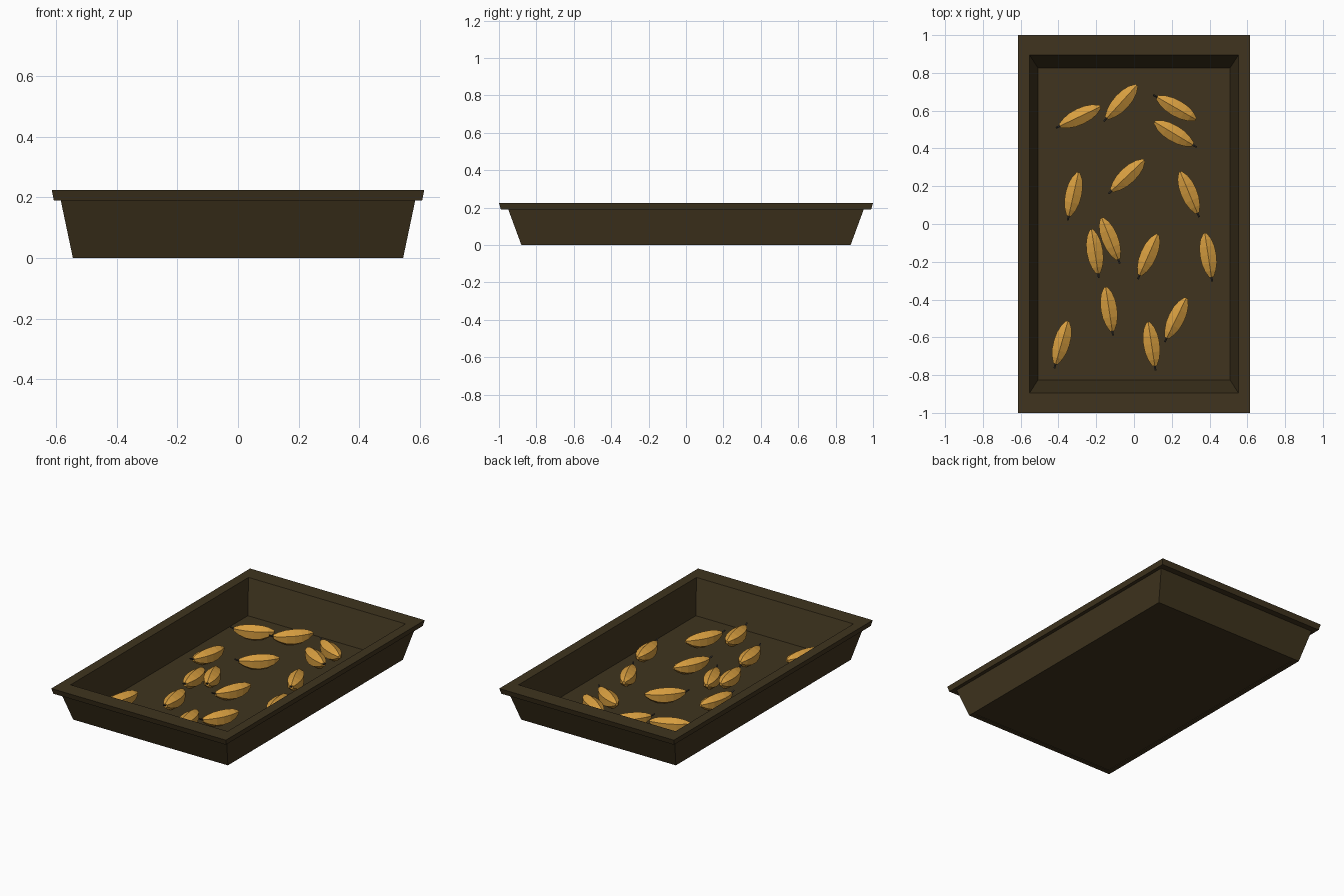
import bpy, bmesh, math

if "Cube" in bpy.data.objects:
    bpy.data.objects.remove(bpy.data.objects["Cube"])


def material(name, color):
    m = bpy.data.materials.new(name)
    m.diffuse_color = (*color, 1)
    m.use_nodes = True
    m.node_tree.nodes["Principled BSDF"].inputs["Base Color"].default_value = m.diffuse_color
    return m


BROWN = material("dark_brown", (0.05, 0.034, 0.013))
GOLD = material("golden", (0.68, 0.34, 0.05))
STEM = material("stem_grey", (0.045, 0.04, 0.035))


def loft(bm, rings, mat=0):
    """Skin a list of closed rings and cap both ends."""
    loops = [[bm.verts.new(p) for p in r] for r in rings]
    faces = [bm.faces.new(loops[0][::-1]), bm.faces.new(loops[-1])]
    n = len(loops[0])
    for a, b in zip(loops, loops[1:]):
        for i in range(n):
            j = (i + 1) % n
            faces.append(bm.faces.new((a[i], a[j], b[j], b[i])))
    for f in faces:
        f.material_index = mat


def finish(bm, name, mats):
    bmesh.ops.recalc_face_normals(bm, faces=bm.faces)
    me = bpy.data.meshes.new(name)
    bm.to_mesh(me)
    bm.free()
    for m in mats:
        me.materials.append(m)
    return me


def place(me, name):
    ob = bpy.data.objects.new(name, me)
    bpy.context.collection.objects.link(ob)
    return ob


# Tray: rectangular profile from recessed underside, up outside, over rim, to inner floor
profile = [(0.515, 0.85, 0.004), (0.515, 0.85, 0), (0.545, 0.88, 0),
           (0.585, 0.95, 0.19), (0.608, 0.99, 0.19), (0.615, 1.0, 0.225),
           (0.553, 0.895, 0.225), (0.508, 0.825, 0.02)]
bm = bmesh.new()
loft(bm, [[(-x, -y, z), (x, -y, z), (x, y, z), (-x, y, z)] for x, y, z in profile])
place(finish(bm, "tray", [BROWN]), "tray")

# Pod: six-sided tapered body with gently raised ends, stem towards -x
bm = bmesh.new()


def ring(x, r, n, z):
    return [(x, r * math.sin(i * math.tau / n), z + r * math.cos(i * math.tau / n))
            for i in range(n)]


body = [(-0.118, 0.014, 0.013), (-0.085, 0.033, 0.007), (-0.045, 0.046, 0.002), (0, 0.05, 0),
        (0.045, 0.046, 0.002), (0.085, 0.033, 0.007), (0.118, 0.010, 0.013)]
loft(bm, [ring(x, r, 6, z) for x, r, z in body])
loft(bm, [ring(-0.112, 0.006, 5, 0.013), ring(-0.142, 0.005, 5, 0.027)], 1)
pod_mesh = finish(bm, "pod", [GOLD, STEM])

# Pods scattered on the tray floor: stem end, then other end
ends = [(-.39, .52, -.18, .62), (-.145, .56, .015, .735), (.125, .67, .325, .555),
        (.31, .42, .11, .54), (-.12, .175, .055, .34), (-.345, .045, -.295, .27),
        (.335, .06, .245, .275), (-.19, -.26, -.225, -.03), (-.085, -.185, -.17, .03),
        (.03, -.27, .125, -.055), (.41, -.28, .375, -.05), (-.115, -.565, -.15, -.335),
        (.175, -.6, .275, -.395), (-.415, -.74, -.35, -.515), (.11, -.75, .075, -.52)]
for i, (x0, y0, x1, y1) in enumerate(ends):
    ob = place(pod_mesh, f"pod_{i + 1}")
    ob.location = ((x0 + x1) / 2, (y0 + y1) / 2, 0.07)
    ob.rotation_euler.z = math.atan2(y1 - y0, x1 - x0)
